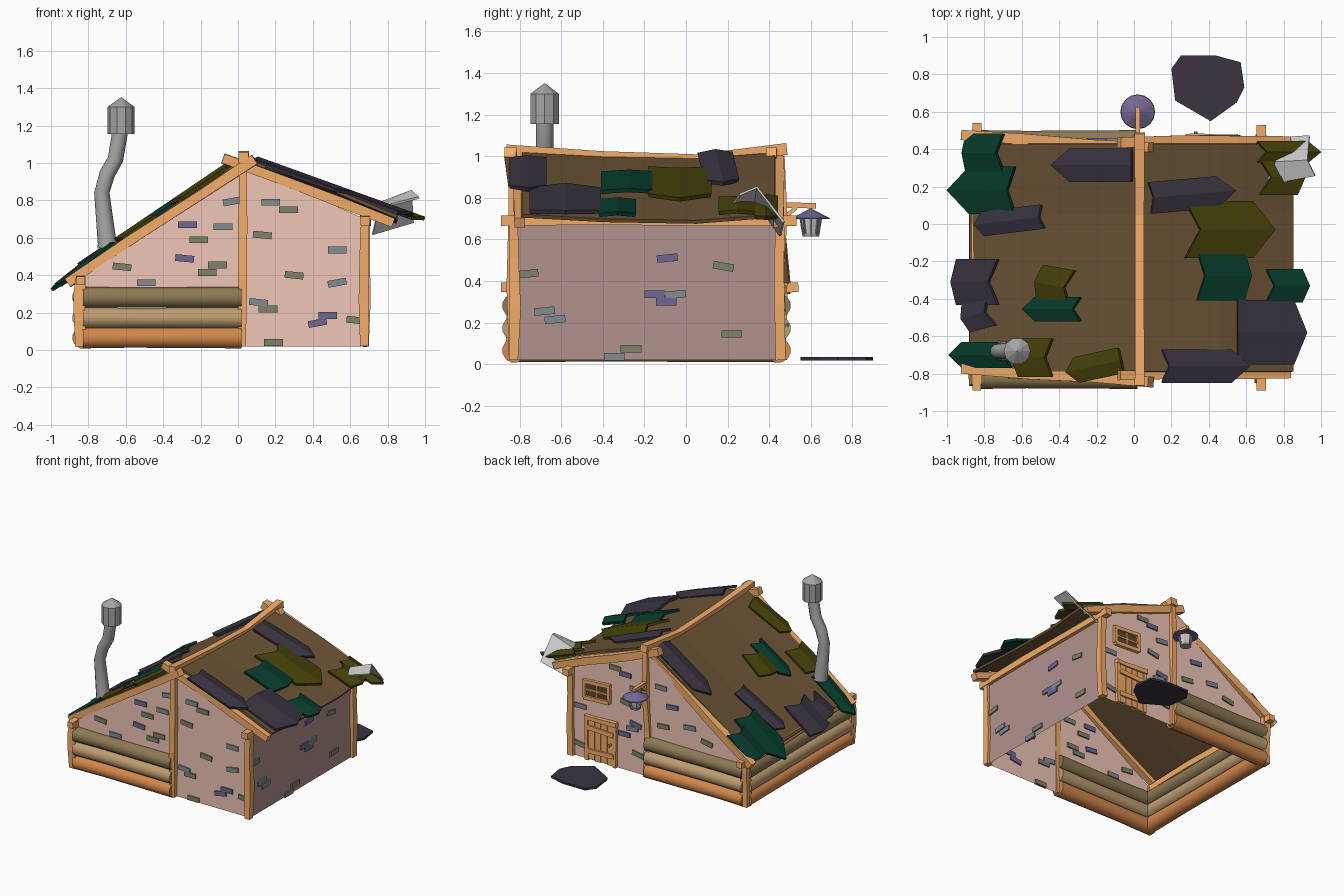
import bpy, math, random
from mathutils import Vector, Matrix

if "Cube" in bpy.data.objects:
    bpy.data.objects.remove(bpy.data.objects["Cube"])
random.seed(4)

COL = dict(wood=(.95, .67, .41), log_a=(.82, .53, .3), log_b=(.74, .61, .44), log_c=(.55, .47, .33),
           roof=(.42, .33, .22), wall=(.94, .77, .71), side_wall=(.69, .57, .55), slate=(.235, .215, .26),
           green=(.06, .245, .19), olive=(.28, .265, .07), metal=(.64, .64, .64), sheet=(.82, .82, .82),
           b_p=(.43, .41, .57), b_g=(.5, .55, .56), b_o=(.49, .51, .42), shade=(.45, .41, .57), dark=(.38, .28, .18))
MAT = {}
for k, c in COL.items():
    MAT[k] = bpy.data.materials.new(k)
    MAT[k].diffuse_color = (*[v ** 2.2 for v in c], 1)

def mesh(name, verts, faces, mat, thick=0):
    me = bpy.data.meshes.new(name)
    me.from_pydata([tuple(v) for v in verts], [], faces)
    me.materials.append(MAT[mat])
    ob = bpy.data.objects.new(name, me)
    bpy.context.collection.objects.link(ob)
    if thick:
        m = ob.modifiers.new("thickness", 'SOLIDIFY')
        m.thickness, m.offset = thick, 1
    return ob

def sweep(name, pts, radii, sides, mat, phase=0.0, smooth=False):
    """Closed tube with the given radius at every path point."""
    pts = [Vector(p) for p in pts]
    n = len(pts)
    if not isinstance(radii, (list, tuple)):
        radii = [radii] * n
    vs, fs = [], []
    whole = (pts[-1] - pts[0]).normalized()
    ref = Vector((0, 0, 1)) if abs(whole.z) < .9 else Vector((0, 1, 0))
    for i, p in enumerate(pts):
        t = (pts[min(i + 1, n - 1)] - pts[max(i - 1, 0)]).normalized()
        s = t.cross(ref).normalized()
        u = t.cross(s)
        for k in range(sides):
            a = phase + 2 * math.pi * k / sides
            vs.append(p + radii[i] * (s * math.cos(a) + u * math.sin(a)))
    for i in range(n - 1):
        for k in range(sides):
            k2 = (k + 1) % sides
            fs.append((i * sides + k, i * sides + k2, (i + 1) * sides + k2, (i + 1) * sides + k))
    fs += [tuple(range(sides))[::-1], tuple(range((n - 1) * sides, n * sides))]
    ob = mesh(name, vs, fs, mat)
    if smooth:
        bpy.ops.object.select_all(action='DESELECT')
        ob.select_set(True)
        bpy.context.view_layer.objects.active = ob
        bpy.ops.object.shade_smooth_by_angle(angle=math.radians(45))
    return ob

def beam(name, a, b, w=.055, wob=.012, mat='wood'):
    """Crooked square timber from a to b."""
    a, b = Vector(a), Vector(b)
    pts = [a.lerp(b, t) for t in (0, .35, .7, 1)]
    for p in pts[1:3]:
        p += Vector([random.uniform(-wob, wob) for _ in range(3)])
    r = [w * .707 * random.uniform(.85, 1.12) if wob else w * .707 for _ in pts]
    return sweep(name, pts, r, 4, mat, math.pi / 4)

def boxes(name, items, mat):
    """Many boxes in one mesh: (centre, size, rotation, axis)."""
    vs, fs = [], []
    for c, s, rot, ax in items:
        R, o = Matrix.Rotation(rot, 3, ax), len(vs)
        for x in (-.5, .5):
            for y in (-.5, .5):
                for z in (-.5, .5):
                    vs.append(Vector(c) + R @ Vector((x * s[0], y * s[1], z * s[2])))
        fs += [tuple(o + i for i in f) for f in
               ((0, 1, 3, 2), (4, 6, 7, 5), (0, 4, 5, 1), (2, 3, 7, 6), (0, 2, 6, 4), (1, 5, 7, 3))]
    return mesh(name, vs, fs, mat)

# Walls: two gables and the tall right side
FY, BY, RX = -.82, .45, .68
gable = [(-.83, .3), (.03, .3), (.03, .02), (RX, .02), (RX, .7), (.03, .99), (-.84, .38)]
mesh("front_wall", [(x, FY, z) for x, z in gable], [tuple(range(7))], 'wall')
mesh("back_wall", [(x, BY, z) for x, z in gable], [tuple(range(7))[::-1]], 'wall')
mesh("right_wall", [(RX, FY, .02), (RX, BY, .02), (RX, BY, .7), (RX, FY, .7)], [(0, 1, 2, 3)], 'side_wall')

# Scattered bricks, grouped by colour
BR = {
    'front': dict(b_p=[(-.27, .67), (-.285, .49), (.48, .185), (.425, .145)],
                  b_g=[(-.03, .795), (.175, .79), (-.08, .66), (-.49, .36), (.53, .535), (.53, .36), (.11, .255)],
                  b_o=[(.27, .75), (-.21, .59), (.13, .615), (-.62, .445), (-.11, .455), (-.165, .415),
                       (.3, .4), (.16, .22), (.19, .04), (.63, .16)]),
    'right': dict(b_p=[(-.09, .51), (-.15, .335), (-.095, .3)],
                  b_g=[(-.05, .335), (-.68, .255), (-.63, .215), (-.345, .035)],
                  b_o=[(-.76, .435), (.18, .47), (-.265, .075), (.22, .145)]),
    'back': dict(b_p=[(.21, .77), (.12, .4), (-.2, .62), (.22, .3)],
                 b_g=[(.12, .68), (-.1, .75), (-.35, .5), (.15, .36), (.6, .42)],
                 b_o=[(.2, .55), (.1, .17), (-.12, .45), (-.5, .42), (.6, .12), (.3, .8)])}
for side, groups in BR.items():
    for col, ps in groups.items():
        it = []
        for u, z in ps:
            r = random.choice((0, 0, .1, -.18))
            if side == 'right':
                it.append(((RX, u, z), (.02, .1, .036), r, 'X'))
            else:
                it.append(((u, FY if side == 'front' else BY, z), (.1, .02, .036), r, 'Y'))
        boxes(f"{side}_bricks_{col}", it, col)

# Log walls around the low left half
for i, (z, m) in enumerate(zip((.066, .172, .281), ('log_a', 'log_b', 'log_c'))):
    for nm, a, b in (("front", (-.83, -.825, z), (.02, -.825, z)),
                     ("back", (-.83, .445, z), (.02, .445, z)),
                     ("left", (-.827, -.83, z), (-.827, .45, z))):
        a, b = Vector(a), Vector(b)
        sweep(f"{nm}_log_{i}", [a.lerp(b, t) for t in (0, .3, .7, 1)],
              [.059, .055, .057, .059], 12, m, math.pi / 12, True)

# Posts, eave beams, rafters, ridge
for nm, y, ly0, ly1, ry in (("front", -.83, -.775, -.845, -.8), ("back", .455, .475, .41, .445)):
    beam(nm + "_left_post", (-.84, y, .02), (-.84, y, .39), .06)
    beam(nm + "_centre_post", (.02, y, .02), (.025, y, 1.0), .045)
    beam(nm + "_right_post", (.675, y, .02), (.68, y, .71), .05)
    beam(nm + "_left_rafter", (-.91, ly0, .36), (.09, ly1, 1.02), .055, .006)
    beam(nm + "_right_rafter", (-.08, ry - .01, 1.025), (.83, ry, .68), .055, .006)
beam("left_eave_beam", (-.84, -.89, .37), (-.84, .54, .37), .05)
beam("right_eave_beam", (.68, -.89, .69), (.68, .53, .69), .05)
sweep("ridge_beam", [(.03, -.865, 1.03), (.03, -.4, 1.0), (.03, .05, .985), (.03, .485, 1.035)],
      [.037, .034, .034, .04], 4, 'wood', math.pi / 4)

# Sagging roof
prof = [(-.87, .385), (-.42, .69), (.03, 1.0), (.45, .86), (.845, .695)]
rows = [(-.79, .01), (-.4, -.012), (.05, -.02), (.43, .01)]
rv = [(x, y, z + s) for y, s in rows for x, z in prof]
mesh("roof", rv, [(j * 5 + i, j * 5 + i + 1, j * 5 + i + 6, j * 5 + i + 5)
                  for j in range(3) for i in range(4)], 'roof', .018)

# Folded shingles: centre x, y, length, width, left end offset, right end offset, yaw
def shingle(name, cx, cy, L, W, a, b, yaw, mat):
    slope = .676 if cx < .03 else -.36
    base = 1.0 + slope * (cx - .03) + .025
    if cx < -.7:
        slope, base = .79, base - .01
    h, w = L / 2, W / 2
    loc = [(-h, -w), (h, -w), (h + b, 0), (h, w), (-h, w), (-h + a, 0)]
    c, s = math.cos(math.radians(yaw)), math.sin(math.radians(yaw))
    vs = []
    for u, v in loc:
        x, y = u * c - v * s, u * s + v * c
        vs.append((cx + x, cy + y, base + slope * x + (.016 if v == 0 else -.006)))
    mesh(name, vs, [(0, 1, 2, 5), (5, 2, 3, 4)], mat, .02)

LEFT = [(-.79, .38, .2, .2, -.02, -.04, 0, 'green'), (-.75, .18, .24, .25, -.12, -.04, 0, 'green'),
        (-.64, .02, .32, .12, -.05, -.02, 7, 'slate'), (-.17, .315, .33, .17, -.1, 0, 0, 'slate'),
        (-.83, -.31, .22, .24, -.03, -.05, 0, 'slate'), (-.82, -.48, .14, .16, -.03, -.04, 15, 'slate'),
        (-.41, -.33, .17, .19, -.03, -.04, -10, 'olive'), (-.4, -.455, .24, .12, -.07, -.04, 0, 'green'),
        (-.78, -.7, .26, .13, -.07, -.04, 0, 'green'), (-.52, -.715, .18, .2, -.04, -.04, 0, 'olive'),
        (-.18, -.755, .24, .13, -.06, 0, 12, 'olive')]
RIGHT = [(.26, .155, .36, .16, .02, .1, 5, 'slate'), (.45, -.03, .36, .3, .08, .12, 0, 'olive'),
         (.46, -.275, .25, .26, .04, .04, 0, 'green'), (.8, -.33, .19, .17, .04, .04, 0, 'green'),
         (.7, -.58, .3, .34, .0, .07, 0, 'slate'), (.33, -.76, .37, .17, .04, .1, 0, 'slate'),
         (.79, .385, .27, .1, .05, .07, 0, 'olive'), (.77, .25, .2, .18, .06, .04, 0, 'olive')]
for side, rowsh in (("left", LEFT), ("right", RIGHT)):
    for i, sp in enumerate(rowsh):
        shingle(f"{side}_shingle_{i}", *sp)

# Loose bent metal sheet at the right eave
mesh("bent_sheet", [(.70, .21, .74), (.97, .26, .81), (.93, .34, .845), (.76, .33, .78), (.94, .465, .68),
                    (.72, .45, .615)], [(0, 1, 2, 3), (3, 2, 4, 5)], 'sheet', .012)

# Stove pipe with cap
sweep("stove_pipe", [(-.697, -.68, .55), (-.7, -.68, .575), (-.728, -.68, .84), (-.7, -.68, .94), (-.655, -.68, 1.02),
                     (-.63, -.68, 1.17)], [.055, .05, .041, .042, .042, .042], 12, 'metal', 0, True)
sweep("pipe_cap", [(-.625, -.68, z) for z in (1.155, 1.3, 1.35)], [.072, .072, .003], 10, 'metal')

# Lantern on its bracket
LX, LY = .02, .6
beam("lantern_arm", (LX, .45, .765), (LX, .625, .762), .026, 0)
beam("lantern_brace", (LX, .46, .69), (LX, .53, .755), .02, 0)
sweep("lantern_hook", [(LX, LY, .74), (LX, LY, .76)], .006, 6, 'metal')
sweep("lantern_shade", [(LX, LY, z) for z in (.697, .703, .745)], [.093, .09, .008], 16, 'shade')
sweep("lantern_glass", [(LX, LY, z) for z in (.625, .7)], [.034, .046], 8, 'sheet')
sweep("lantern_base", [(LX, LY, z) for z in (.613, .628)], [.04, .042], 8, 'metal')
for k in range(8):
    c, s = math.cos(k * math.pi / 4), math.sin(k * math.pi / 4)
    sweep(f"lantern_bar_{k}", [(LX + .037 * c, LY + .037 * s, .625), (LX + .049 * c, LY + .049 * s, .7)],
          .005, 4, 'metal')

# Plank door on the back wall
boxes("door_planks", [((.415 + (i - 1.5) * .055, .457, .185 + .006 * (i % 2)), (.05, .02, .32), 0, 'Y')
                      for i in range(4)], 'wood')
boxes("door_backing", [((.415, .452, .185), (.22, .008, .31), 0, 'Y')], 'dark')
boxes("door_braces", [((.415, .472, z), (.225, .014, .035), r, 'Y') for z, r in ((.1, .04), (.275, -.05))], 'wood')
beam("door_frame_left", (.295, .46, .02), (.29, .462, .36), .028, .003)
beam("door_frame_right", (.535, .46, .02), (.54, .462, .36), .028, .003)
beam("door_lintel", (.275, .465, .36), (.555, .465, .355), .032, .003)
sweep("door_handle", [(.33, .465, .19), (.33, .495, .19)], .01, 6, 'metal')

# Window with four dark panes
boxes("window_panes", [((.455, .453, .57), (.2, .01, .11), 0, 'Y')], 'dark')
for nm, a, b, w in (("top", (.335, .645), (.575, .63), .028), ("bottom", (.345, .515), (.565, .505), .03),
                    ("side_a", (.345, .51), (.35, .64), .026), ("side_b", (.56, .505), (.56, .63), .026),
                    ("bar_upright", (.455, .51), (.455, .635), .014), ("bar_level", (.35, .575), (.56, .57), .014)):
    beam("window_" + nm, (a[0], .46, a[1]), (b[0], .46, b[1]), w, 0)

# Stepping stone
st = [(.25, .9), (.2, .83), (.22, .66), (.41, .55), (.55, .65), (.59, .73), (.57, .865), (.44, .9)]
mesh("stepping_stone", [(x, y, .018) for x, y in st], [tuple(range(8))], 'slate', .016)

for m in bpy.data.materials:
    if m.users and not m.is_grease_pencil:
        m.use_nodes = True
        m.node_tree.nodes["Principled BSDF"].inputs["Base Color"].default_value = m.diffuse_color
